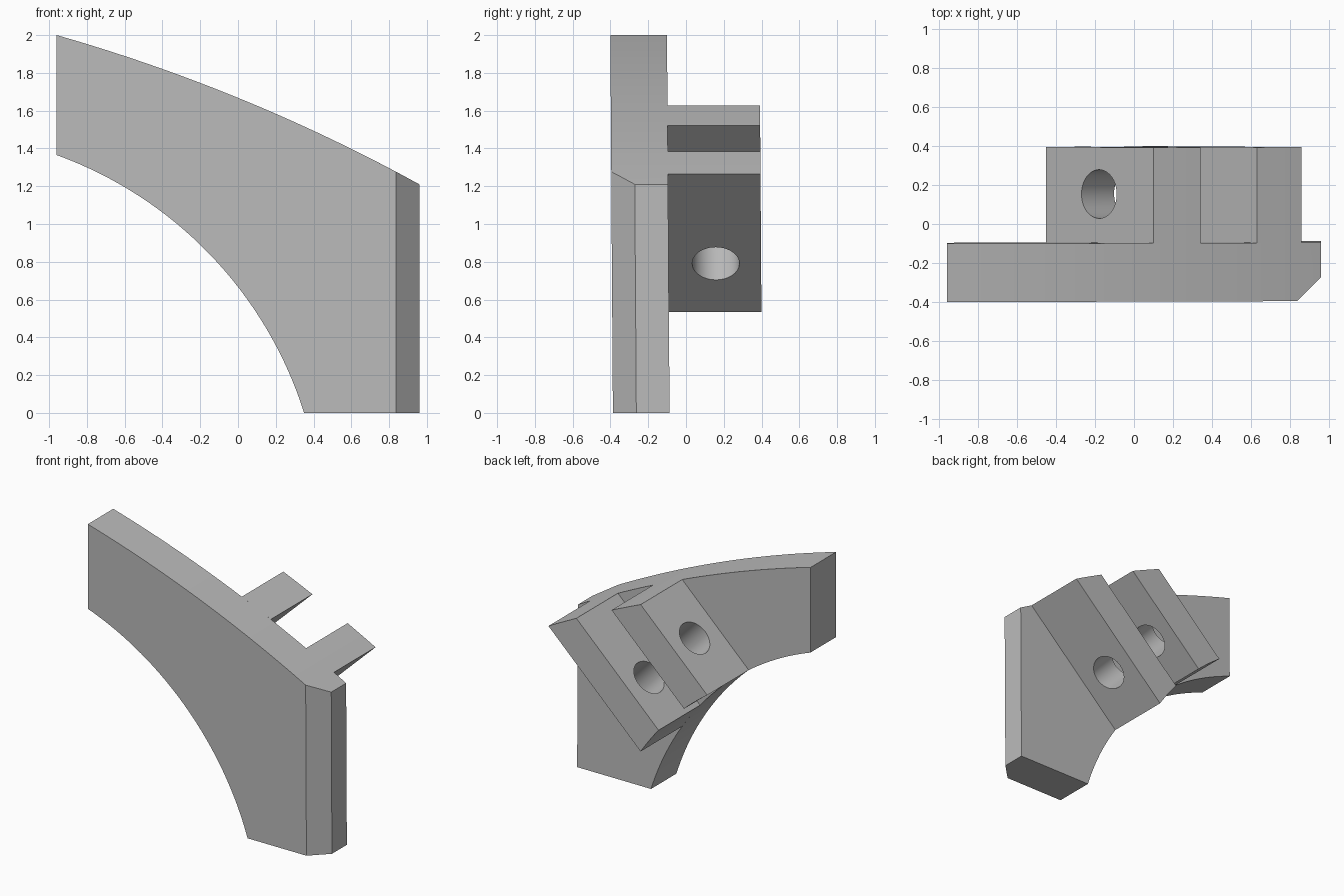
import bpy, bmesh, math
from mathutils import Vector

cube = bpy.data.objects.get("Cube")
if cube:
    bpy.data.objects.remove(cube, do_unlink=True)

grey = bpy.data.materials.new("plain grey")
grey.use_nodes = True
COLOUR = (0.5, 0.5, 0.5, 1)
grey.diffuse_color = COLOUR
grey.node_tree.nodes["Principled BSDF"].inputs["Base Color"].default_value = COLOUR

FRONT, BACK, LUG_BACK = -0.387, -0.087, 0.403
LEAN = 0.0068                          # slight forward lean of the whole part
ALONG = Vector((0.723, 0.691))         # lug direction in the x-z plane
ACROSS = Vector((0.691, -0.723))       # bolt hole direction


class Arc:
    """Upper arc of a circle through three x-z points."""
    def __init__(self, a, b, c):
        a, b, c = Vector(a), Vector(b), Vector(c)
        u, v = b - a, c - b
        p, q = u.dot((a + b) / 2), v.dot((b + c) / 2)
        d = u.x * v.y - u.y * v.x
        self.mid = Vector(((p * v.y - u.y * q) / d, (u.x * q - p * v.x) / d))
        self.r = (a - self.mid).length

    def at(self, x):
        return Vector((x, self.mid.y + math.sqrt(self.r ** 2 - (x - self.mid.x) ** 2)))

    def angle(self, p):
        return math.atan2(p.y - self.mid.y, p.x - self.mid.x)

    def points(self, x0, x1, n):
        t0, t1 = self.angle(self.at(x0)), self.angle(self.at(x1))
        ts = [t0 + (t1 - t0) * i / n for i in range(n + 1)]
        return [self.mid + self.r * Vector((math.cos(t), math.sin(t))) for t in ts]

    def hit(self, p, d):
        """x where the line going back from p along d meets the arc."""
        w = p - self.mid
        b = w.dot(d)
        return (p - d * (b - math.sqrt(b * b - w.dot(w) + self.r ** 2))).x


outer = Arc((-0.96, 2.0), (0, 1.668), (0.96, 1.21))
inner = Arc((-0.96, 1.365), (-0.2, 0.89), (0.35, 0))


def extrude(outline, y0, y1):
    bm = bmesh.new()
    face = bm.faces.new([bm.verts.new((p.x, y0, p.y)) for p in outline])
    new = bmesh.ops.extrude_face_region(bm, geom=[face])["geom"]
    verts = [g for g in new if isinstance(g, bmesh.types.BMVert)]
    bmesh.ops.translate(bm, verts=verts, vec=(0, y1 - y0, 0))
    bmesh.ops.recalc_face_normals(bm, faces=bm.faces)
    return bm


def make(name, bm):
    mesh = bpy.data.meshes.new(name)
    bm.to_mesh(mesh)
    bm.free()
    mesh.materials.append(grey)
    ob = bpy.data.objects.new(name, mesh)
    bpy.context.collection.objects.link(ob)
    return ob


def finish(ob):
    for v in ob.data.vertices:
        v.co.y -= LEAN * v.co.z
    bpy.ops.object.select_all(action="DESELECT")
    ob.select_set(True)
    bpy.context.view_layer.objects.active = ob
    bpy.ops.object.shade_smooth_by_angle(angle=math.radians(30))


# Curved plate with its front outer corner cut off
outline = outer.points(-0.96, 0.96, 24) + [Vector((0.96, 0))] + inner.points(0.35, -0.96, 32)
bm = extrude(outline, FRONT, BACK)
cut = bmesh.ops.bisect_plane(bm, geom=bm.verts[:] + bm.edges[:] + bm.faces[:],
                             plane_co=(0.836, FRONT, 0), plane_no=(1, -1, 0), clear_outer=True)
edges = [g for g in cut["geom_cut"] if isinstance(g, bmesh.types.BMEdge)]
bmesh.ops.edgeloop_fill(bm, edges=edges)
bmesh.ops.recalc_face_normals(bm, faces=bm.faces)
finish(make("curved_plate", bm))

# Bolt shape that cuts the holes
bm = bmesh.new()
bmesh.ops.create_cone(bm, cap_ends=True, segments=48, radius1=0.125, radius2=0.125, depth=2)
drill = make("hole_cutter", bm)
drill.rotation_mode = "QUATERNION"
drill.rotation_quaternion = Vector((ACROSS.x, 0, ACROSS.y)).to_track_quat("Z", "Y")
drill.location = (0.093, 0.163, 1.075)
drill.hide_render = True

# Two slanted lugs, flush with both arcs of the plate
for name, x0, x1 in (("upper_lug", 0.10, 0.34), ("lower_lug", 0.63, 0.86)):
    low0, low1 = (inner.hit(outer.at(x), ALONG) for x in (x0, x1))
    lug = make(name, extrude(outer.points(x0, x1, 4) + inner.points(low1, low0, 6), BACK, LUG_BACK))
    mod = lug.modifiers.new("hole", "BOOLEAN")
    mod.operation, mod.object, mod.solver = "DIFFERENCE", drill, "EXACT"
    bpy.context.view_layer.objects.active = lug
    bpy.ops.object.modifier_apply(modifier=mod.name)
    finish(lug)

bpy.data.objects.remove(drill, do_unlink=True)
